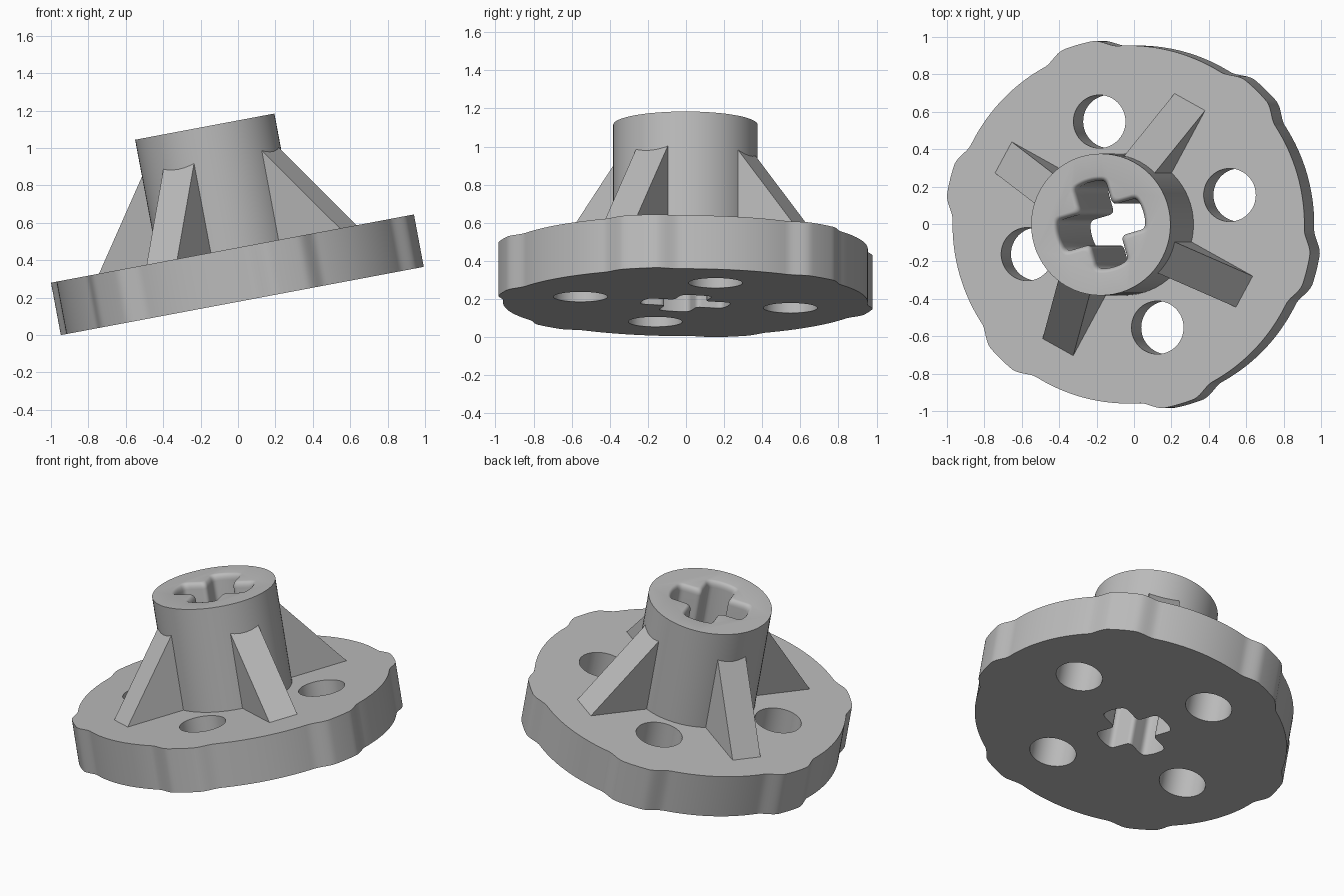
import bpy, bmesh, math
from mathutils import Matrix, Vector

cube = bpy.data.objects.get("Cube")
if cube:
    bpy.data.objects.remove(cube, do_unlink=True)

PLATE_T, HUB_TOP, HUB_R = 0.285, 0.953, 0.379
HUB_X = -0.025
TURN = math.radians(16)
# whole part leans over on one edge of its plate
LEAN = Matrix.Translation((0.023, -0.003, 0.182)) @ Matrix.Rotation(math.radians(-10.65), 4, 'Y')

grey = bpy.data.materials.new("plain_grey")
grey.use_nodes = True
COLOUR = (0.5, 0.5, 0.5, 1)
grey.diffuse_color = COLOUR
grey.node_tree.nodes["Principled BSDF"].inputs["Base Color"].default_value = COLOUR


def loft(name, rings):
    """Closed solid through a list of (outline, height) rings."""
    bm = bmesh.new()
    loops = [[bm.verts.new((p[0], p[1], z)) for p in pts] for pts, z in rings]
    n = len(loops[0])
    for a, b in zip(loops, loops[1:]):
        for i in range(n):
            j = (i + 1) % n
            bm.faces.new((a[i], a[j], b[j], b[i]))
    bm.faces.new(loops[0][::-1])
    bm.faces.new(loops[-1])
    bmesh.ops.recalc_face_normals(bm, faces=bm.faces)
    mesh = bpy.data.meshes.new(name)
    bm.to_mesh(mesh)
    bm.free()
    mesh.materials.append(grey)
    obj = bpy.data.objects.new(name, mesh)
    bpy.context.collection.objects.link(obj)
    return obj


def circle(r, cx=0, cy=0, n=64):
    return [(cx + r * math.cos(math.tau * i / n), cy + r * math.sin(math.tau * i / n)) for i in range(n)]


def lobed_outline(n=360):
    """Disc edge with six shallow lobes."""
    pts = []
    for i in range(n):
        a = math.tau * i / n
        off = abs((math.degrees(a) - 46 + 30) % 60 - 30)
        t = min(max((12.5 - off) / 8, 0), 1)
        r = 0.957 + 0.043 * t * t * (3 - 2 * t)
        pts.append((r * math.cos(a), r * math.sin(a)))
    return pts


def cross_outline(w, reach, fillet=0.03):
    """Cross-shaped hole with curved arm ends and rounded corners."""
    half = math.asin(w / reach)
    corners = []
    for k in range(4):
        a = TURN + k * math.pi / 2
        for s in (-1, -0.33, 0.33, 1):
            corners.append(Vector((math.cos(a + s * half), math.sin(a + s * half))) * reach)
        b = a + math.pi / 4
        corners.append(Vector((math.cos(b), math.sin(b))) * w * math.sqrt(2))
    pts = []
    for i, c in enumerate(corners):
        p, q = corners[i - 1] - c, corners[(i + 1) % len(corners)] - c
        p = c + p.normalized() * min(fillet, p.length * 0.45)
        q = c + q.normalized() * min(fillet, q.length * 0.45)
        for t in (0, 0.25, 0.5, 0.75, 1):
            v = p * (1 - t) ** 2 + c * 2 * t * (1 - t) + q * t * t
            pts.append((v.x + HUB_X, v.y))
    return pts


def cut(obj, cutters):
    bpy.context.view_layer.objects.active = obj
    for c in cutters:
        mod = obj.modifiers.new("cut", 'BOOLEAN')
        mod.operation, mod.solver, mod.object = 'DIFFERENCE', 'EXACT', c
        bpy.ops.object.modifier_apply(modifier=mod.name)


# base plate and hub
plate = loft("base_plate", [(lobed_outline(), 0), (lobed_outline(), PLATE_T)])
hub = loft("hub", [(circle(HUB_R, HUB_X), PLATE_T), (circle(HUB_R, HUB_X), HUB_TOP)])

# cross-shaped bore with a rounded mouth
rings = [(cross_outline(0.085, 0.237), -0.1)]
for i in range(6):
    t = i / 5 * math.pi / 2
    grow = 0.025 * (1 - math.cos(t))
    rings.append((cross_outline(0.085 + grow, 0.237 + grow), HUB_TOP - 0.04 + 0.04 * math.sin(t)))
rings.append((rings[-1][0], HUB_TOP + 0.1))
bore = loft("bore_cutter", rings)

# four round holes between the ribs
holes = []
for k in range(4):
    a = TURN + k * math.pi / 2
    pts = circle(0.142, 0.573 * math.cos(a), 0.573 * math.sin(a), 48)
    holes.append(loft("hole_cutter", [(pts, -0.1), (pts, PLATE_T + 0.1)]))

cut(plate, holes + [bore])
cut(hub, [bore])
for c in holes + [bore]:
    bpy.data.objects.remove(c, do_unlink=True)

# four sloping ribs
ribs = []
for k in range(4):
    a = math.radians(61.3) + k * math.pi / 2
    profile = [(0.32, 0), (0.747, 0), (0.32, 0.545)]
    rib = loft("rib_%d" % (k + 1), [(profile, -0.095), (profile, 0.095)])
    rib.data.transform(Matrix.Translation((HUB_X, 0, PLATE_T)) @ Matrix.Rotation(a, 4, 'Z')
                       @ Matrix.Rotation(math.pi / 2, 4, 'X'))
    ribs.append(rib)

# shading and lean
for obj in [plate, hub] + ribs:
    obj.data.transform(LEAN)
    bpy.ops.object.select_all(action='DESELECT')
    obj.select_set(True)
    bpy.context.view_layer.objects.active = obj
    bpy.ops.object.shade_smooth_by_angle(angle=math.radians(30))
